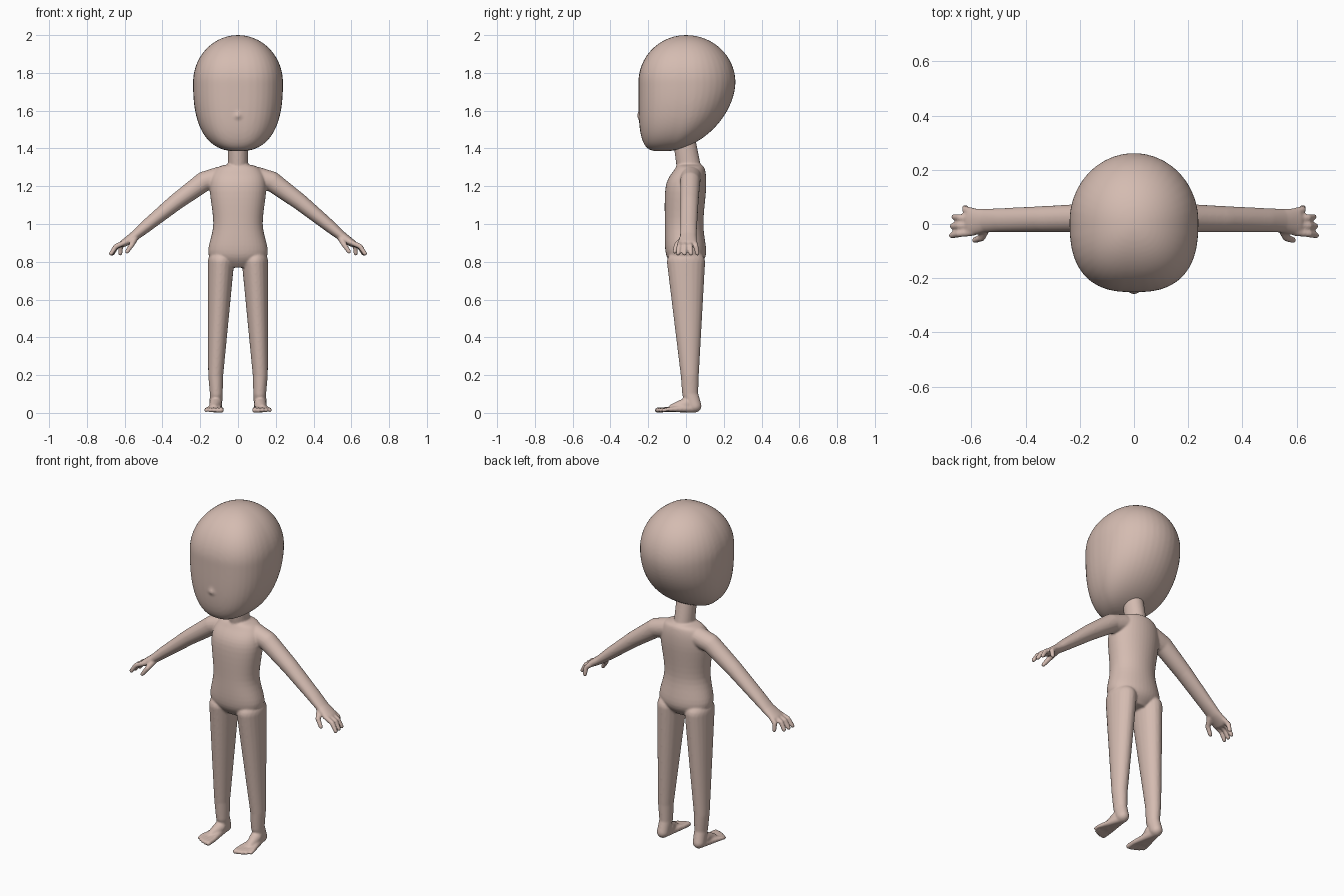
import bpy, bmesh, math
from mathutils import Matrix

cube = bpy.data.objects.get("Cube")
if cube:
    bpy.data.objects.remove(cube, do_unlink=True)

skin = bpy.data.materials.new("skin")
skin.use_nodes = True
skin.diffuse_color = (0.66, 0.5, 0.44, 1)
skin.node_tree.nodes["Principled BSDF"].inputs["Base Color"].default_value = skin.diffuse_color


def spline(rows, steps=6):
    """Catmull-Rom interpolation of profile rows."""
    last = len(rows) - 1
    smooth_rows = []
    for index in range(last):
        before, start, end, after = (rows[max(0, min(last, index + k))] for k in (-1, 0, 1, 2))
        for step in range(steps):
            t = step / steps
            smooth_rows.append([
                q + t / 2 * (r - p + t * (2 * p - 5 * q + 4 * r - s + t * (3 * (q - r) + s - p)))
                for p, q, r, s in zip(before, start, end, after)])
    return smooth_rows + [rows[last]]


def signed_power(value, exponent):
    return math.copysign(abs(value) ** exponent, value)


def arch(t, exponent):
    """Height of a superellipse arc, from one at its middle to zero at its end."""
    return max(0, 1 - t ** exponent) ** (1 / exponent)


def loft(bm, rows, squareness, sides=40):
    """Stack of rounded rings, each: height, half width, front y, middle y, back y."""
    rings = []
    for z, width, front, middle, back in rows:
        ring = []
        for k in range(sides):
            angle = math.tau * k / sides
            along, across = math.sin(angle), math.cos(angle)
            power = 2 / squareness if along < 0 else 1
            depth = middle - front if along < 0 else back - middle
            ring.append(bm.verts.new((width * signed_power(across, power),
                                      middle + depth * signed_power(along, power), z)))
        rings.append(ring)
    faces = [bm.faces.new(rings[0]), bm.faces.new(rings[-1])]
    for low, high in zip(rings, rings[1:]):
        for k in range(sides):
            faces.append(bm.faces.new((low[k - 1], low[k], high[k], high[k - 1])))
    bmesh.ops.recalc_face_normals(bm, faces=faces)


def limb(bm, side, *points):
    """Chain of hulls round ellipsoids, each: x, y, z, radius, stretch along y."""
    for pair in zip(points, points[1:]):
        part = bmesh.new()
        for x, y, z, radius, stretch in pair:
            place = Matrix.Translation((side * x, y, z))
            shape = Matrix.Diagonal((radius, radius * stretch, radius, 1))
            bmesh.ops.create_icosphere(part, subdivisions=3, radius=1, matrix=place @ shape)
        hull = bmesh.ops.convex_hull(part, input=part.verts)
        inside = {item for item in hull["geom_interior"] + hull["geom_unused"]
                  if isinstance(item, bmesh.types.BMVert)}
        bmesh.ops.delete(part, geom=list(inside), context='VERTS')
        bmesh.ops.recalc_face_normals(part, faces=part.faces)
        piece = bpy.data.meshes.new("limb_piece")
        part.to_mesh(piece)
        part.free()
        bm.from_mesh(piece)
        bpy.data.meshes.remove(piece)


def finish(bm, name, voxel):
    """Blend the overlapping parts into one smooth skin."""
    mesh = bpy.data.meshes.new(name)
    bm.to_mesh(mesh)
    bm.free()
    mesh.materials.append(skin)
    part = bpy.data.objects.new(name, mesh)
    bpy.context.collection.objects.link(part)
    blend = part.modifiers.new("blend", 'REMESH')
    blend.mode = 'VOXEL'
    blend.voxel_size = voxel
    blend.use_smooth_shade = True
    soften = part.modifiers.new("soften", 'SMOOTH')
    soften.factor = 0.5
    soften.iterations = 6


# Head: round skull above the widest level, tapering to a forward chin below it
bm = bmesh.new()
rows = []
levels = 24
for k in range(1, 2 * levels):
    rise = -math.cos(math.pi * k / (2 * levels))
    t = abs(rise)
    if rise > 0:
        dome = arch(t, 2)
        rows.append((1.75 + 0.25 * t, 0.238 * dome, -0.252 * dome, 0.01 * dome, 0.262 * dome))
    else:
        rows.append((1.75 - 0.365 * t, 0.238 * arch(t, 2.5), -0.12 - 0.132 * arch(t, 4),
                     0.12 * arch(t, 2) - 0.11, 0.372 * arch(t, 1.8) - 0.11))
loft(bm, rows, squareness=2.6)

# Nose
for side in (1, -1):
    limb(bm, side, (0, -0.246, 1.572, 0.016, 1), (0.02, -0.236, 1.568, 0.012, 1))
limb(bm, 1, (0, -0.246, 1.572, 0.014, 1), (0, -0.236, 1.62, 0.01, 1))
finish(bm, "head", 0.008)

# Torso: height, half width, half depth, middle y
bm = bmesh.new()
torso = [(0.77, 0.08, 0.06, 0), (0.84, 0.157, 0.106, 0), (1, 0.131, 0.102, -0.01),
         (1.2, 0.15, 0.107, 0), (1.29, 0.12, 0.08, 0.02), (1.315, 0.06, 0.06, 0.02)]
loft(bm, [(z, width, middle - depth, middle, middle + depth)
          for z, width, depth, middle in spline(torso)], squareness=2.3)

# Neck
limb(bm, 1, (0, 0.015, 1.3, 0.054, 1.2), (0, -0.01, 1.45, 0.054, 1.1))

for side in (1, -1):
    # Leg
    ankle = (0.115, 0.022, 0.1, 0.034, 1.25)
    limb(bm, side, (0.118, 0.045, 0.036, 0.034, 1.1), ankle,
         (0.118, 0.02, 0.2, 0.04, 1.2), (0.09, 0, 0.8, 0.07, 1.45))

    # Foot and toes
    limb(bm, side, (0.118, 0, 0.046, 0.034, 1), (0.127, -0.07, 0.026, 0.022, 1))
    for toe in range(5):
        x = 0.089 + 0.02 * toe
        radius = 0.014 - 0.001 * toe
        knuckle = (x, -0.1, 0.018, radius, 1)
        limb(bm, side, (0.118, 0.045, 0.025, 0.024, 1.2), knuckle,
             (x, 0.002 * toe ** 2 - 0.152, 0.014, radius, 1))

    # Arm and palm
    wrist = (0.55, 0.012, 0.935, 0.026, 1.7)
    limb(bm, side, (0.1, 0.025, 1.247, 0.056, 1), (0.18, 0.022, 1.225, 0.053, 1),
         (0.33, 0.018, 1.115, 0.044, 1.1), (0.49, 0.014, 0.985, 0.033, 1.35),
         wrist, (0.605, 0.007, 0.898, 0.02, 2.6))

    # Fingers, the outermost one shorter
    for finger in range(4):
        base = 0.045 - 0.025 * finger
        tip = 0.06 - 0.034 * finger
        reach = 0.678 - 0.055 / (1 + 3 * finger)
        limb(bm, side, (0.592, base, 0.905, 0.014, 1),
             (reach / 2 + 0.31, (base + tip) / 2, 0.882, 0.0135, 1),
             (reach, tip, 0.843, 0.0115, 1))

    # Thumb
    limb(bm, side, (0.545, -0.01, 0.925, 0.018, 1), (0.562, -0.05, 0.89, 0.014, 1),
         (0.588, -0.06, 0.853, 0.0115, 1))

finish(bm, "body", 0.0055)
